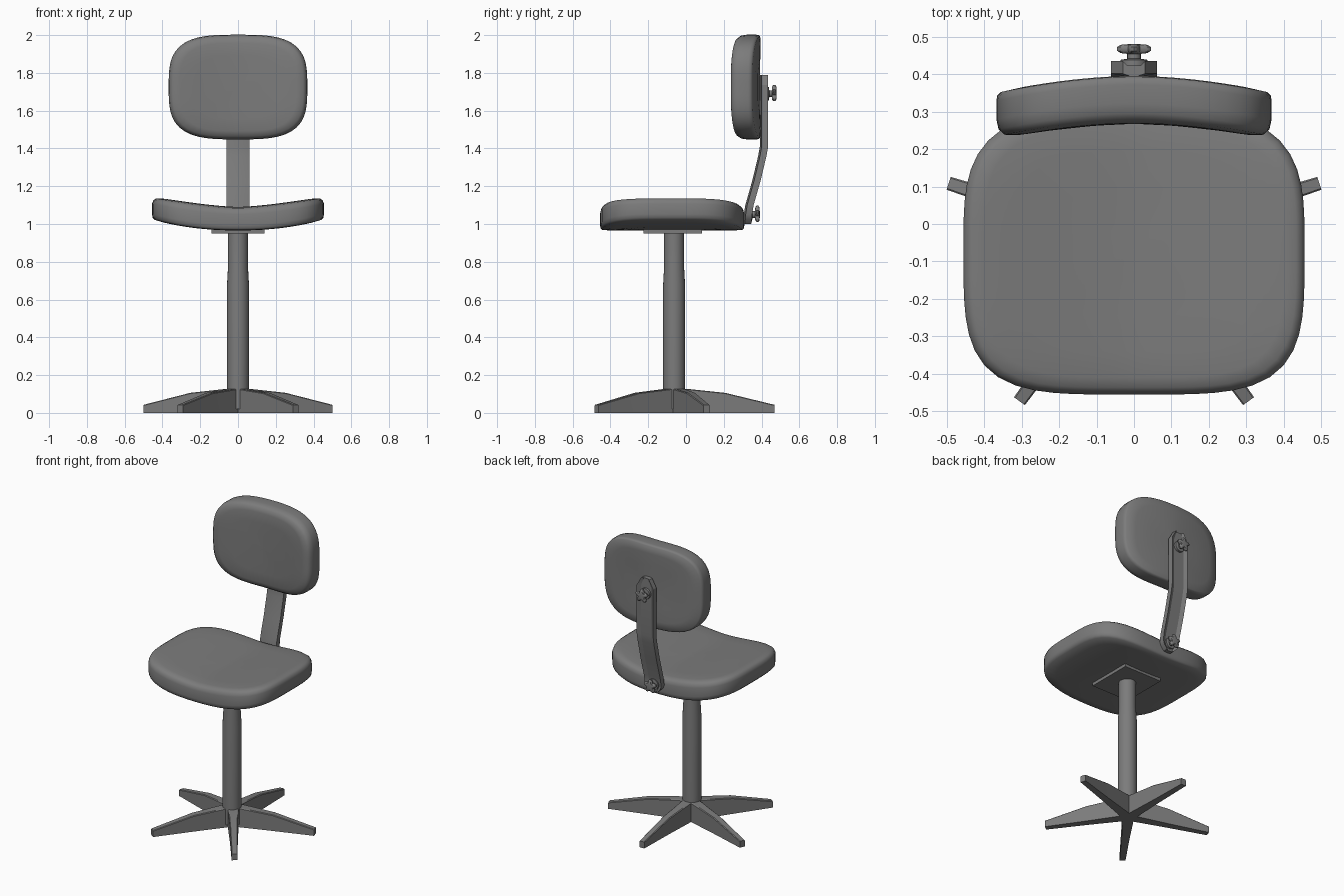
import bpy, bmesh, math
from mathutils import Vector

if "Cube" in bpy.data.objects:
    bpy.data.objects.remove(bpy.data.objects["Cube"])

AXIS_Y = -0.063  # column centre
LEG_Y = -0.052   # centre of the star base

dark = bpy.data.materials.new("dark_grey")
dark.diffuse_color = (0.2, 0.2, 0.2, 1)
dark.use_nodes = True
dark.node_tree.nodes["Principled BSDF"].inputs["Base Color"].default_value = dark.diffuse_color


def finish(name, bm, angle=40):
    bmesh.ops.recalc_face_normals(bm, faces=bm.faces)
    mesh = bpy.data.meshes.new(name)
    bm.to_mesh(mesh)
    bm.free()
    mesh.materials.append(dark)
    ob = bpy.data.objects.new(name, mesh)
    bpy.context.collection.objects.link(ob)
    bpy.ops.object.select_all(action='DESELECT')
    ob.select_set(True)
    bpy.context.view_layer.objects.active = ob
    if angle:
        bpy.ops.object.shade_smooth_by_angle(angle=math.radians(angle))
    return ob


def loft(name, rings, angle=40):
    """Skin closed rings of equal point count and cap both ends."""
    bm = bmesh.new()
    loops = [[bm.verts.new(p) for p in r] for r in rings]
    n = len(loops[0])
    for a, b in zip(loops, loops[1:]):
        for i in range(n):
            j = (i + 1) % n
            bm.faces.new((a[i], a[j], b[j], b[i]))
    bm.faces.new(loops[0])
    bm.faces.new(loops[-1])
    return finish(name, bm, angle)


def cushion(name, hu, hv, power, profile, place, n=64):
    """Rounded-rectangle pad: profile holds (outline scale, depth)."""
    rings = []
    for s, w in profile:
        ring = []
        for i in range(n):
            a = 2 * math.pi * (i + 0.5) / n
            c, d = math.cos(a), math.sin(a)
            p = power(d)
            r = (abs(c) ** p + abs(d) ** p) ** (-1 / p)
            ring.append(place(hu * s * r * c, hv * s * r * d, w))
        rings.append(ring)
    return loft(name, rings, 60)


def circle(r, z, n=24):
    return [(r * math.cos(2 * math.pi * i / n),
             AXIS_Y + r * math.sin(2 * math.pi * i / n), z) for i in range(n)]


# Seat: sides curve upward
def seat_place(x, y, w):
    k = w / 0.12
    t = min(abs(x) / 0.45, 1)
    return (x, y - 0.073, 0.966 + w + 0.056 * t ** (2.2 - 0.7 * k))


cushion("seat", 0.455, 0.382, lambda d: 3.7 - 0.4 * d,
        [(0.02, 0), (0.3, 0), (0.6, 0), (0.85, 0), (0.97, 0.002), (0.995, 0.012),
         (1, 0.03), (1, 0.085), (0.985, 0.105), (0.95, 0.117), (0.88, 0.122),
         (0.7, 0.124), (0.45, 0.124), (0.2, 0.124), (0.02, 0.124)], seat_place)


# Backrest: ends wrap forward
def back_place(x, v, w):
    return (x, 0.267 + w - 0.043 * (abs(x) / 0.365) ** 1.8, 1.725 + v)


cushion("backrest", 0.367, 0.277, lambda d: 3.3,
        [(0.02, 0), (0.3, 0), (0.6, 0), (0.84, 0.002), (0.94, 0.01), (0.985, 0.028),
         (1, 0.055), (1, 0.105), (0.995, 0.118), (0.97, 0.126), (0.8, 0.128),
         (0.5, 0.126), (0.02, 0.124)], back_place)

# Mounting plate under the seat
bm = bmesh.new()
bmesh.ops.create_cube(bm, size=1)
for v in bm.verts:
    v.co = (v.co.x * 0.28, v.co.y * 0.31 - 0.07, v.co.z * 0.03 + 0.965)
finish("seat_plate", bm, 0)

# Column tapering into the upper tube
loft("column", [circle(r, z) for r, z in
                [(0.058, 0.02), (0.058, 0.68), (0.053, 0.77), (0.053, 0.96)]], 30)

# Five star legs: (radius, half width, top height)
for k in range(5):
    a = math.radians(90 + 72 * k)
    out, side = Vector((math.cos(a), math.sin(a), 0)), Vector((-math.sin(a), math.cos(a), 0))
    rings = []
    for r, h, z in [(0.0, 0.034, 0.13), (0.06, 0.032, 0.127),
                    (0.26, 0.024, 0.106), (0.52, 0.018, 0.043)]:
        c = Vector((0, LEG_Y, 0)) + out * r
        rings.append([c - side * h, c + side * h,
                      c + side * h + Vector((0, 0, z - 0.004)),
                      c + side * h * 0.8 + Vector((0, 0, z)),
                      c - side * h * 0.8 + Vector((0, 0, z)),
                      c - side * h + Vector((0, 0, z - 0.004))])
    loft("leg_%d" % (k + 1), rings, 30)

# Bent support bar with a shallow channel at the back: (y, z, half width)
rings = []
for y, z, h in [(0.315, 1.0, 0.025), (0.318, 1.025, 0.05), (0.32, 1.05, 0.061),
                (0.328, 1.10, 0.061), (0.365, 1.23, 0.061), (0.396, 1.36, 0.061),
                (0.405, 1.41, 0.061), (0.405, 1.735, 0.061), (0.405, 1.79, 0.03)]:
    rings.append([(-h, y - 0.004, z), (0, y - 0.014, z), (h, y - 0.004, z),
                  (h, y + 0.03, z), (0.6 * h, y + 0.018, z), (-0.6 * h, y + 0.018, z),
                  (-h, y + 0.03, z)])
loft("back_support", rings, 25)


# Star knobs on the support
def knob(name, y0, z0):
    def ring(r, y, lobe=0.0, n=40):
        out = []
        for i in range(n):
            a = 2 * math.pi * i / n
            q = r + lobe * math.cos(5 * a + math.pi / 2 * 3)
            out.append((q * math.cos(a), y0 + y, z0 + q * math.sin(a)))
        return out
    loft(name, [ring(0.036, -0.005), ring(0.036, 0.010), ring(0.018, 0.013),
                ring(0.018, 0.026), ring(0.030, 0.028, 0.008), ring(0.037, 0.034, 0.010),
                ring(0.037, 0.044, 0.010), ring(0.030, 0.050, 0.008),
                ring(0.012, 0.052)], 40)


knob("upper_knob", 0.428, 1.69)
knob("lower_knob", 0.339, 1.05)
